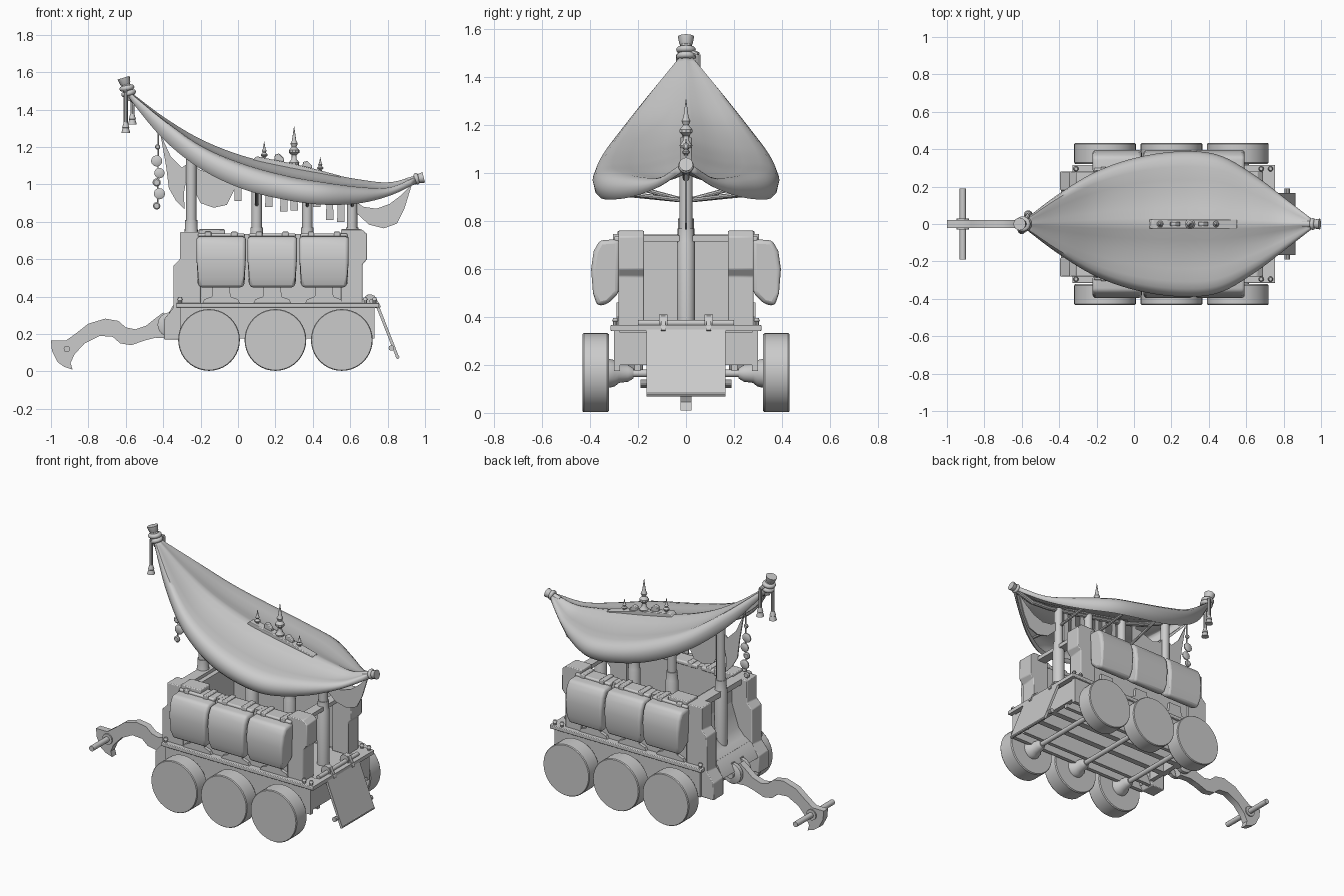
import bpy, bmesh, math
from mathutils import Vector


def finish(bm, name, mirror=False, bevel=0, seg=2, thick=0, sub=0, angle=35):
    bmesh.ops.recalc_face_normals(bm, faces=bm.faces)
    me = bpy.data.meshes.new(name)
    bm.to_mesh(me)
    bm.free()
    ob = bpy.data.objects.new(name, me)
    bpy.context.collection.objects.link(ob)
    bpy.ops.object.select_all(action='DESELECT')
    ob.select_set(True)
    bpy.context.view_layer.objects.active = ob
    bpy.ops.object.shade_smooth_by_angle(angle=math.radians(angle))
    if thick:
        m = ob.modifiers.new("thick", 'SOLIDIFY')
        m.thickness = thick
        m.offset = 0
    if bevel:
        m = ob.modifiers.new("bevel", 'BEVEL')
        m.width, m.segments = bevel, seg
    if sub:
        m = ob.modifiers.new("sub", 'SUBSURF')
        m.levels = m.render_levels = sub
    if mirror:
        m = ob.modifiers.new("mirror", 'MIRROR')
        m.use_axis = (False, True, False)
    return ob


def prism(name, pts, a, b, axis='y', **kw):
    """Extrude a profile: (x,z) along y, or (y,z) along x."""
    bm = bmesh.new()
    put = (lambda p, t: (p[0], t, p[1])) if axis == 'y' else (lambda p, t: (t, p[0], p[1]))
    lo = [bm.verts.new(put(p, a)) for p in pts]
    hi = [bm.verts.new(put(p, b)) for p in pts]
    bm.faces.new(lo)
    bm.faces.new(hi)
    for i in range(len(pts)):
        j = (i + 1) % len(pts)
        bm.faces.new((lo[i], lo[j], hi[j], hi[i]))
    return finish(bm, name, **kw)


def box(name, x0, x1, y0, y1, z0, z1, **kw):
    return prism(name, [(x0, z0), (x1, z0), (x1, z1), (x0, z1)], y0, y1, **kw)


def lathe(name, start, end, prof, n=16, **kw):
    """Turn (distance fraction, radius) pairs round the line start-end."""
    p, q = Vector(start), Vector(end)
    rot = (q - p).to_track_quat('Z', 'Y')
    bm = bmesh.new()
    rings = []
    for t, r in prof:
        rings.append([bm.verts.new(p.lerp(q, t) + rot @ Vector((r * math.cos(k * math.tau / n), r * math.sin(k * math.tau / n), 0))) for k in range(n)])
    for u, v in zip(rings, rings[1:]):
        for k in range(n):
            bm.faces.new((u[k], u[(k + 1) % n], v[(k + 1) % n], v[k]))
    bm.faces.new(rings[0])
    bm.faces.new(rings[-1])
    return finish(bm, name, **kw)


def rod(name, p, q, r, n=14, **kw):
    return lathe(name, p, q, [(0, r), (1, r)], n, **kw)


def interp(tab, x, c):
    """Smooth interpolation in a station table."""
    i = max(k for k in range(len(tab) - 1) if tab[k][0] <= x + 1e-6)
    a, b = tab[i], tab[i + 1]
    o, d = tab[max(i - 1, 0)], tab[min(i + 2, len(tab) - 1)]
    h = b[0] - a[0]
    t = (x - a[0]) / h
    m0 = (b[c] - o[c]) / (b[0] - o[0]) * h
    m1 = (d[c] - a[c]) / (d[0] - a[0]) * h
    return ((2*t**3 - 3*t*t + 1) * a[c] + (t**3 - 2*t*t + t) * m0 + (3*t*t - 2*t**3) * b[c] + (t**3 - t*t) * m1)


# canopy cloth: x, ridge z, shoulder z, hem z, half width
ST = [(-.58, 1.49, 1.485, 1.465, .02), (-.4, 1.355, 1.335, 1.25, .155), (-.2, 1.235, 1.19, 1.09, .275),
      (.03, 1.145, 1.09, .98, .353), (.27, 1.09, 1.022, .92, .383), (.46, 1.055, .99, .897, .36),
      (.65, 1.02, .968, .905, .25), (.81, 1.005, .97, .945, .128), (.95, 1.04, 1.03, 1.01, .02)]
bm = bmesh.new()
rows = []
for i in range(49):
    x = -.58 + 1.53 * i / 48
    r, s, h, w = (interp(ST, x, c) for c in (1, 2, 3, 4))
    half = [(0, r), (.08, r - .1 * (r - s)), (.22, r - .4 * (r - s)), (.42, r - .68 * (r - s)), (.62, s + .24 * (r - s)), (.8, s + .22 * (r - s)),
            (.9, s + .08 * (r - s)), (.965, s - .12 * (s - h)), (1, s - .45 * (s - h)), (.975, s - .85 * (s - h)), (.94, h), (.89, h + .14 * (s - h))]
    sec = [(-f, z) for f, z in half[:0:-1]] + half
    rows.append([bm.verts.new((x, f * w, z)) for f, z in sec])
for u, v in zip(rows, rows[1:]):
    for k in range(len(u) - 1):
        bm.faces.new((u[k], u[k + 1], v[k + 1], v[k]))
finish(bm, "canopy_cloth", thick=.012, angle=45)

# ridge beam, posts and struts under the canopy
for i in range(12):
    x0, x1 = -.58 + 1.53 * i / 12, -.58 + 1.53 * (i + 1) / 12
    rod("ridge_beam", (x0, 0, interp(ST, x0, 1) - .025), (x1, 0, interp(ST, x1, 1) - .025), .015, n=10)
for x in (-.25, .1, .37, .61):
    top = interp(ST, x, 1) - .02
    rod("post", (x, 0, .36), (x, 0, top), .028)
    lathe("post_base", (x, 0, .36), (x, 0, .81 if x < 0 else .77), [(0, .038), (.85, .038), (.87, .035), (1, .033)])
for x in (.1, .37, .61):
    rod("canopy_strut", (x, 0, .885), (x, interp(ST, x, 4) * .9, interp(ST, x, 3) + .015), .009, n=8, mirror=True)

# canopy end caps, rope rings and tassels
lathe("peak_cap", (-.575, 0, 1.45), (-.612, 0, 1.57), [(0, .022), (.5, .026), (.7, .024), (.75, .028), (1, .034)])
lathe("tail_cap", (.9, 0, 1.015), (.993, 0, 1.037), [(0, .018), (.65, .02), (.7, .024), (1, .029)])


def ring(name, c, d, R, r):
    prof = [(.5 + .5 * math.sin(a), R + r * math.cos(a)) for a in [-math.pi / 2 + math.pi * k / 6 for k in range(7)]]
    c, d = Vector(c), Vector(d).normalized() * r
    lathe(name, c - d, c + d, prof, 18)


ring("peak_rope", (-.585, 0, 1.487), (-.3, 0, 1), .027, .014)
ring("peak_rope", (-.594, 0, 1.515), (-.2, 0, 1), .027, .014)
ring("tail_rope", (.955, 0, 1.03), (1, 0, .25), .02, .012)
for x, y, z0 in ((-.6, -.03, 1.275), (-.565, .05, 1.32)):
    rod("tassel_cord", (x, y, 1.495), (x, y, z0 + .03), .011, n=8)
    rod("tassel_knot", (x, y, 1.495), (-.59, 0, 1.515), .011, n=8)
    lathe("tassel", (x, y, z0), (x, y, z0 + .06), [(0, .024), (.45, .016), (.5, .019), (1, .01)], 10)

# ridge ornament with finials
prism("ornament_base", [(.07, 1.12), (.2, 1.085), (.4, 1.045), (.55, 1.02), (.55, 1.045), (.42, 1.08), (.3, 1.11), (.2, 1.13), (.1, 1.15)], -.025, .025, bevel=.004)
SPIRE = [(0, .8), (.12, 1), (.2, .5), (.3, .45), (.36, 1), (.42, 1), (.5, .45), (.58, .7), (.66, .4), (1, .03)]
for x, z0, z1, r in ((.30, 1.09, 1.31, .028), (.14, 1.11, 1.23, .018), (.44, 1.05, 1.145, .017)):
    lathe("finial", (x, 0, z0), (x, 0, z1), [(t, r * k) for t, k in SPIRE], 10)
for x, z in ((.22, 1.14), (.37, 1.1)):
    prism("crest", [(x - .03, z - .03), (x + .03, z - .045), (x + .025, z), (x, z + .025), (x - .022, z + .02)], -.012, .012, bevel=.004)


# hanging cloths on the centre line
def cloth(name, pts):
    prism(name, pts, -.004, .004)


cloth("front_pennant", [(-.415, 1.27), (-.385, 1.1), (-.37, .98), (-.33, .91), (-.285, .865), (-.29, .95), (-.27, 1.06), (-.23, 1.14), (-.3, 1.09), (-.36, 1.15)])
cloth("front_swag", [(-.27, 1.16), (-.25, 1.0), (-.2, .9), (-.13, .875), (-.06, .89), (-.02, .97), (.01, 1.1), (-.05, 1.1), (-.09, 1.08), (-.15, 1.06), (-.21, 1.08), (-.24, 1.13)])
cloth("rear_swag", [(.6, .93), (.64, .84), (.7, .785), (.78, .765), (.85, .79), (.89, .87), (.93, 1.0), (.87, .94), (.81, .895), (.74, .87), (.67, .88)])
for x, z in ((0, .91), (.165, .88), (.245, .855), (.3, .86), (.42, .88), (.49, .81), (.55, .8)):
    t = interp(ST, x, 1) - .02
    cloth("tag", [(x - .02, z), (x + .02, z), (x + .017, t), (x - .013, t)])
rod("bead_string", (-.43, 0, .88), (-.425, 0, 1.36), .004, n=6)
for x, z, r in ((-.43, 1.2, .014), (-.435, 1.125, .03), (-.42, 1.06, .028), (-.435, 1.01, .022), (-.42, .95, .03), (-.435, .885, .02)):
    lathe("bead", (x, -.009, z), (x, .009, z), [(0, .7 * r), (.3, r), (.7, r), (1, .7 * r)], 12)

# wheels and axles
for x in (-.155, .2, .555):
    lathe("wheel", (x, .322, .168), (x, .432, .168), [(0, .16), (.06, .165), (.95, .165), (1, .161)], 40, mirror=True)
    rod("axle", (x, -.33, .165), (x, .33, .165), .016)
    lathe("hub", (x, .22, .165), (x, .33, .165), [(0, .022), (.2, .035), (.55, .04), (.7, .055), (1, .062)], mirror=True)

# chassis
box("floor", -.33, .72, -.28, .28, .335, .362)
box("side_ledge", -.33, .755, .2, .315, .342, .366, mirror=True, bevel=.004)
box("side_skirt", -.31, .73, .275, .3, .175, .342, mirror=True)
box("inner_rail", -.31, .72, .19, .215, .175, .335, mirror=True)
box("keel_rail", -.32, .7, .05, .09, .2, .335, mirror=True)
for x in (-.31, .7):
    box("cross_joist", x, x + .03, -.28, .28, .2, .335)
box("rear_ledge", .71, .755, -.31, .31, .342, .366)
for x in (-.31, .68, .73):
    lathe("corner_pin", (x, .295, .36), (x, .295, .395), [(0, .01), (.6, .01), (.65, .014), (1, .009)], 10, mirror=True)

# side walls, corner pillars and cross walls
box("side_wall", -.3, .64, .205, .27, .36, .735, mirror=True)
prism("front_pillar", [(-.395, .17), (-.30, .17), (-.2, .36), (-.2, .745), (-.31, .745), (-.31, .6), (-.345, .565), (-.345, .34), (-.395, .28)], .18, .282, mirror=True, bevel=.005)
prism("rear_pillar", [(.55, .36), (.665, .36), (.665, .57), (.69, .6), (.69, .735), (.66, .76), (.55, .76)], .175, .282, mirror=True, bevel=.005)
box("front_cap", -.21, -.07, .18, .285, .715, .76, mirror=True, bevel=.005)
box("bulkhead", -.2, -.17, -.2, .2, .36, .725)
box("front_beam", -.27, -.2, -.2, .2, .71, .745)
box("rear_beam", .57, .63, -.18, .18, .715, .74)
prism("driver_seat", [(-.39, .27), (-.35, .35), (-.29, .385), (-.25, .43), (-.22, .52), (-.2, .58), (-.185, .58), (-.2, .5), (-.225, .41), (-.28, .36), (-.34, .33), (-.37, .26)], -.18, .18)

# side cushions, straps and feet
SIDE = [(.275, .725), (.36, .72), (.385, .675), (.396, .6), (.388, .5), (.37, .445), (.325, .455), (.28, .5)]
for x in (-.09, .183, .46):
    c = prism("side_cushion", SIDE, x - .132, x + .132, axis='x', mirror=True, bevel=.018, seg=3, angle=60)
    for v in c.data.vertices:
        if v.co.z < .5:
            v.co.x = x + (v.co.x - x) * .9
    box("wall_cap", x - .125, x + .125, .2, .3, .712, .738, mirror=True, bevel=.008)
    for d in (-.07, .07):
        box("strap", x + d - .017, x + d + .017, .2, .305, .712, .747, mirror=True, bevel=.005)
    prism("wall_foot", [(x - .1, .366), (x + .1, .366), (x + .09, .385), (x + .05, .4), (x + .045, .46), (x - .045, .46), (x - .05, .4), (x - .09, .385)], .265, .29, mirror=True)

# draw tongue with hitch and handle
prism("tongue", [(-.4, .315), (-.44, .285), (-.49, .245), (-.55, .225), (-.6, .235), (-.64, .27), (-.71, .282), (-.8, .255), (-.87, .2), (-.92, .165),
                 (-1, .165), (-.995, .11), (-.965, .05), (-.93, .025), (-.885, .01), (-.895, .045), (-.875, .09), (-.82, .15), (-.74, .19), (-.67, .185),
                 (-.63, .15), (-.57, .14), (-.5, .165), (-.44, .18), (-.36, .175), (-.34, .25)], -.022, .022)
rod("tongue_handle", (-.915, -.19, .12), (-.915, .19, .12), .017)
rod("handle_boss", (-.915, -.03, .12), (-.915, .03, .12), .034, n=20)
rod("hitch_pin", (-.365, -.075, .25), (-.365, .075, .25), .025)
lathe("hitch_disc", (-.365, .03, .25), (-.365, .06, .25), [(0, .065), (.8, .065), (1, .055)], 24, mirror=True)
box("hitch_block", -.37, -.28, .03, .06, .2, .32, mirror=True)

# rear ramp and its hinges
prism("ramp", [(.735, .355), (.75, .36), (.862, .075), (.848, .068)], -.165, .165)
rod("ramp_foot", (.853, -.165, .077), (.853, .165, .077), .01, n=10)
rod("ramp_peg", (.82, .165, .125), (.82, .19, .125), .015, n=10, mirror=True)
rod("hinge_bar", (.715, -.2, .375), (.715, .2, .375), .013)
rod("hinge_roller", (.705, .078, .38), (.705, .112, .38), .032, mirror=True)
prism("hinge_arm", [(.69, .36), (.69, .41), (.73, .405), (.765, .345), (.745, .335)], .085, .105, mirror=True)
